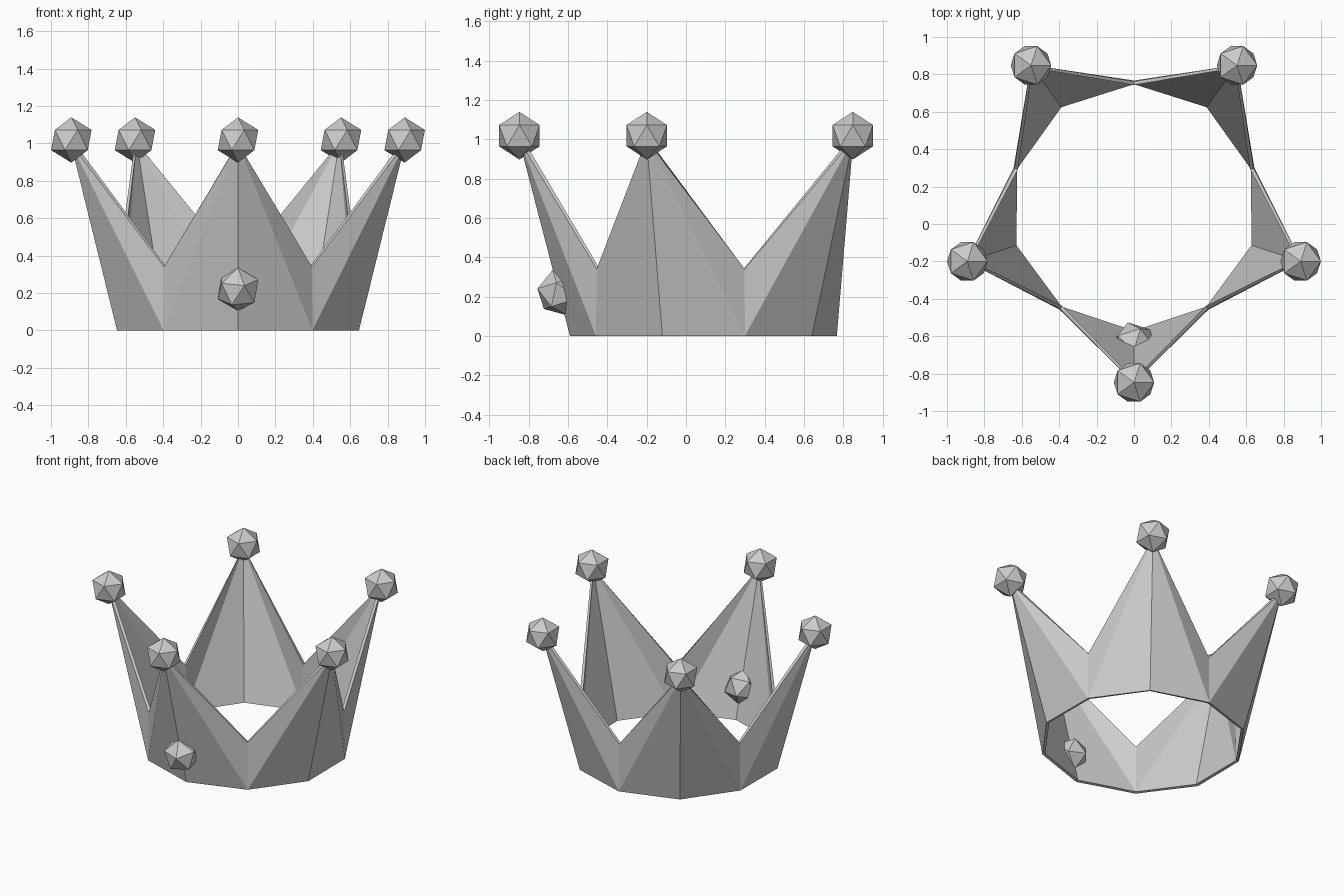
import bpy, bmesh
from math import sin, cos, pi, radians

if "Cube" in bpy.data.objects:
    bpy.data.objects.remove(bpy.data.objects["Cube"])

CY = 0.09        # y of the crown's axis
N = 10           # sides of the band
BALL = 0.121


def ring_point(i, r, z):
    a = 2 * pi * i / N          # index 0 faces the front
    return (r * sin(a), CY - r * cos(a), z)


# crown band: decagon base, alternating flared tips and low valleys
bm = bmesh.new()
low, high = [], []
for i in range(N):
    tip = i % 2 == 0
    low.append(bm.verts.new(ring_point(i, 0.68 if tip else 0.677, 0)))
    high.append(bm.verts.new(ring_point(i, 0.94, 1.0) if tip
                             else ring_point(i, 0.673, 0.34)))
for i in range(N):
    j = (i + 1) % N
    # split each side from the valley's foot up to the tip
    if i % 2 == 0:
        bm.faces.new((low[i], low[j], high[i]))
        bm.faces.new((low[j], high[j], high[i]))
    else:
        bm.faces.new((low[i], low[j], high[j]))
        bm.faces.new((low[i], high[j], high[i]))
mesh = bpy.data.meshes.new("crown_band")
bm.to_mesh(mesh)
bm.free()
band = bpy.data.objects.new("crown_band", mesh)
bpy.context.collection.objects.link(band)
wall = band.modifiers.new("wall", 'SOLIDIFY')
wall.thickness = 0.02
wall.offset = -1


def bead(name, loc, tilt=0):
    bpy.ops.mesh.primitive_ico_sphere_add(subdivisions=1, radius=BALL, location=loc,
                                          rotation=(tilt, 0, 0))
    bpy.context.object.name = name


# balls on the five tips
for i in range(0, N, 2):
    bead("tip_ball", ring_point(i, 0.937, 1.018))

# gem set into the front wall, leaning with it
bead("front_gem", (0, -0.641, 0.22), radians(18))
